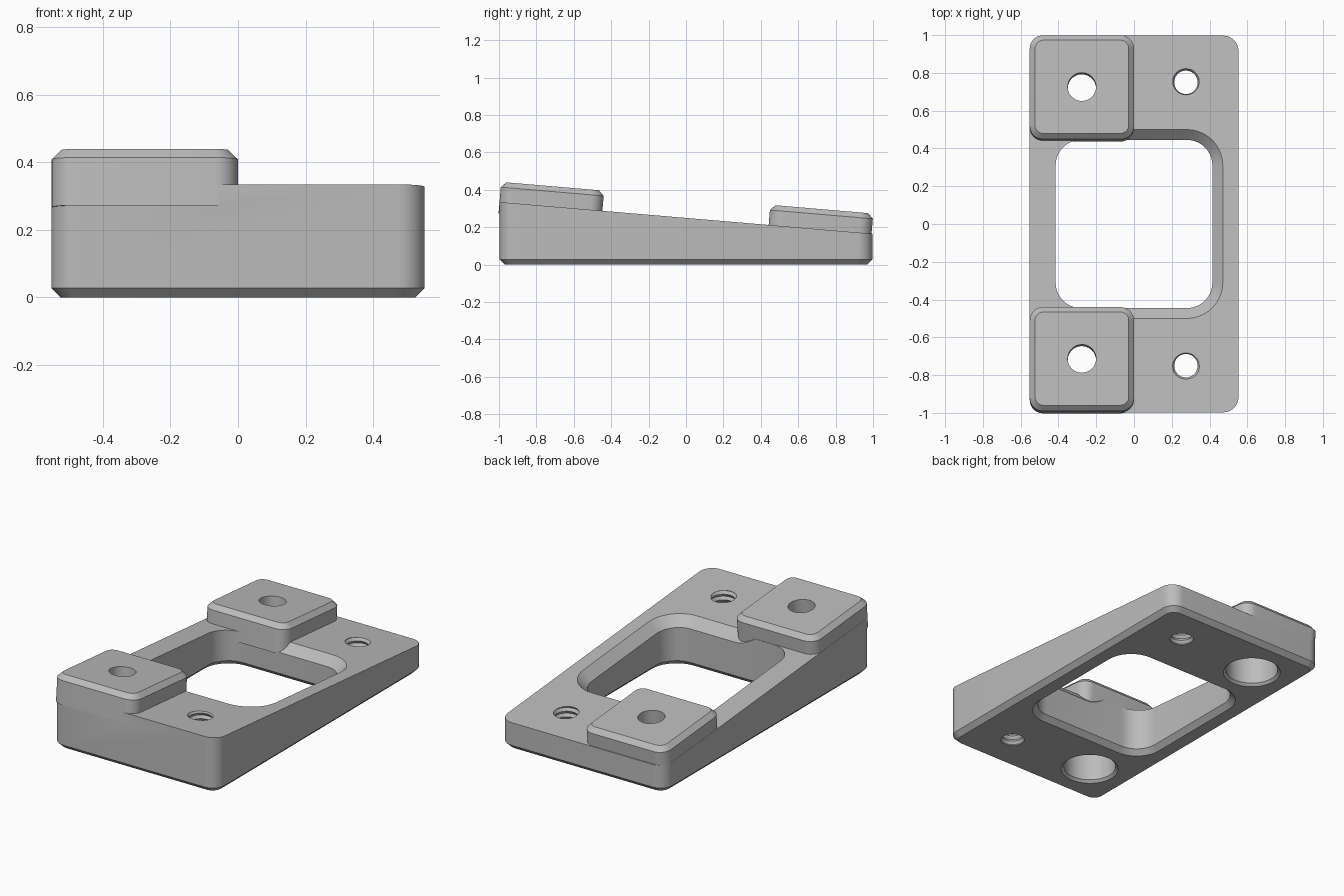
import bpy, bmesh, math
from mathutils import Matrix

cube = bpy.data.objects.get("Cube")
if cube:
    bpy.data.objects.remove(cube, do_unlink=True)

SLOPE = -0.085            # fall of the wedge top along y
MID = 0.25                # height of the wedge top at y = 0
HALF_X, HALF_Y = 0.553, 0.997
BEVEL = 0.028

grey = bpy.data.materials.new("plain grey")
grey.use_nodes = True
grey.diffuse_color = (0.5, 0.5, 0.5, 1)
grey.node_tree.nodes["Principled BSDF"].inputs["Base Color"].default_value = (0.5, 0.5, 0.5, 1)


def outline(hx, hy, r, steps=10):
    """Rounded rectangle, or a circle when hx = hy = r."""
    pts = []
    for q, (sx, sy) in enumerate([(1, 1), (-1, 1), (-1, -1), (1, -1)]):
        for i in range(steps + 1):
            a = (q + i / steps) * math.pi / 2
            pts.append((sx * (hx - r) + r * math.cos(a), sy * (hy - r) + r * math.sin(a)))
    return pts


def loft(name, rings, matrix=Matrix()):
    """Closed solid through rings of (hx, hy, r, z, slope)."""
    bm = bmesh.new()
    loops = [[bm.verts.new((x, y, z + s * y)) for x, y in outline(hx, hy, r)]
             for hx, hy, r, z, s in rings]
    for a, b in zip(loops, loops[1:]):
        for i in range(len(a)):
            j = (i + 1) % len(a)
            bm.faces.new((a[i], a[j], b[j], b[i]))
    bm.faces.new(loops[0][::-1])
    bm.faces.new(loops[-1])
    bmesh.ops.remove_doubles(bm, verts=bm.verts, dist=1e-5)
    bmesh.ops.transform(bm, matrix=matrix, verts=bm.verts)
    bmesh.ops.recalc_face_normals(bm, faces=bm.faces)
    mesh = bpy.data.meshes.new(name)
    bm.to_mesh(mesh)
    bm.free()
    mesh.materials.append(grey)
    obj = bpy.data.objects.new(name, mesh)
    bpy.context.collection.objects.link(obj)
    return obj


def combine(target, tool, operation):
    """Apply a boolean and discard the tool."""
    mod = target.modifiers.new("join", "BOOLEAN")
    mod.operation, mod.solver, mod.object = operation, "EXACT", tool
    bpy.context.view_layer.update()
    result = bpy.data.meshes.new_from_object(
        target.evaluated_get(bpy.context.evaluated_depsgraph_get()))
    target.modifiers.clear()
    target.data = result
    bpy.data.objects.remove(tool, do_unlink=True)


def round_tool(name, profile, matrix):
    return loft(name, [(r, r, r, z, 0) for r, z in profile], matrix)


# wedge body with a bevelled bottom edge
body = loft("wedge_mount", [
    (HALF_X - BEVEL, HALF_Y - BEVEL, 0.055, 0, 0),
    (HALF_X, HALF_Y, 0.08, BEVEL, 0),
    (HALF_X, HALF_Y, 0.08, MID, SLOPE)])

# window, flared at the bottom
combine(body, loft("window_cutter", [
    (0.465, 0.495, 0.185, -0.02, 0),
    (0.415, 0.445, 0.135, 0.03, 0),
    (0.415, 0.445, 0.135, 0.6, 0)]), "DIFFERENCE")

# window bevel on the open side
combine(body, loft("window_bevel_cutter", [
    (0.285 + o, 0.445 + o, 0.135 + o, MID - 0.055 + o, SLOPE)
    for o in (-0.02, 0.1)], Matrix.Translation((0.13, 0, 0))), "DIFFERENCE")

# raised pads square to the slope, with counterbored holes
pad_half, pad_x = 0.276, -0.276
for name, y in (("front", -0.722), ("back", 0.717)):
    top = MID + SLOPE * y
    frame = Matrix.Translation((pad_x, y, top)) @ Matrix.Rotation(math.atan(SLOPE), 4, "X")
    combine(body, loft(name + "_pad", [
        (pad_half, pad_half, 0.07, -0.062, 0),
        (pad_half, pad_half, 0.07, 0.108 - BEVEL, 0),
        (pad_half - BEVEL, pad_half - BEVEL, 0.045, 0.108, 0)], frame), "UNION")
    combine(body, round_tool(name + "_bolt_hole", [(0.075, -0.1), (0.075, 0.3)], frame),
            "DIFFERENCE")
    combine(body, round_tool(name + "_counterbore",
            [(0.183, -0.02), (0.148, 0.015), (0.148, top)],
            Matrix.Translation((pad_x, y, 0))), "DIFFERENCE")

# threaded holes with ridged walls
pitch = 0.034
thread = [(0.062 + 0.011 * (i % 2), -0.04 + i * pitch / 2) for i in range(26)]
for name, y in (("front", -0.75), ("back", 0.75)):
    combine(body, round_tool(name + "_threaded_hole", thread,
            Matrix.Translation((0.275, y, 0))), "DIFFERENCE")

bpy.ops.object.select_all(action="DESELECT")
body.select_set(True)
bpy.context.view_layer.objects.active = body
bpy.ops.object.shade_smooth_by_angle(angle=math.radians(25))
